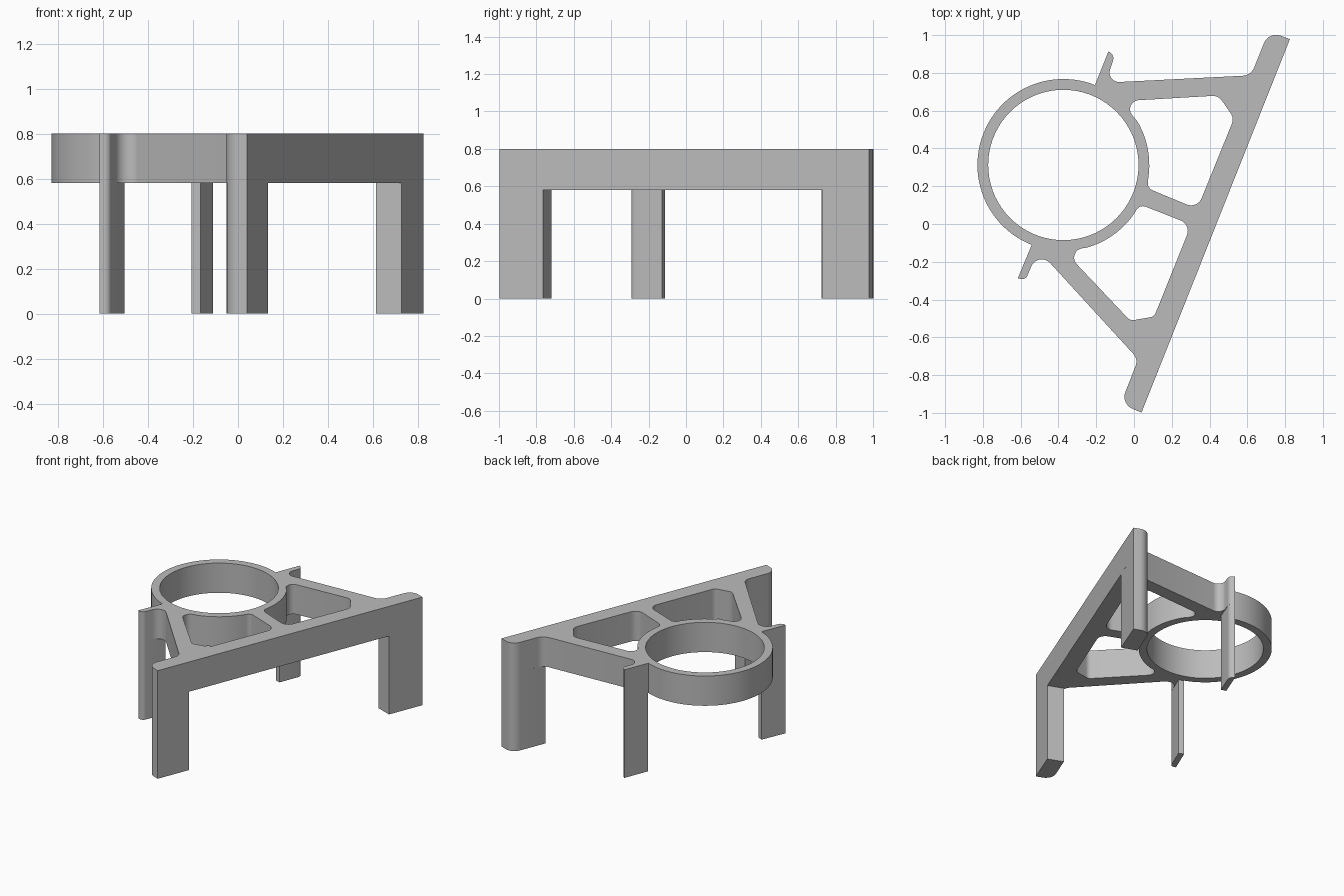
import bpy, bmesh
from math import sin, cos, tan, radians
from mathutils import Vector

if "Cube" in bpy.data.objects:
    bpy.data.objects.remove(bpy.data.objects["Cube"])

RING = Vector((-0.374, 0.3125))
R_OUT, R_IN = 0.455, 0.398
TOP, UNDER = 0.8, 0.58

grey = bpy.data.materials.new("light_grey")
grey.use_nodes = True
grey.diffuse_color = (0.5, 0.5, 0.5, 1)
grey.node_tree.nodes["Principled BSDF"].inputs["Base Color"].default_value = (0.5, 0.5, 0.5, 1)


def arc(radius, a0, a1, n):
    """Points on a circle about the ring centre, angles in degrees."""
    angles = [radians(a0 + (a1 - a0) * i / n) for i in range(n + 1)]
    return [(RING.x + radius * cos(a), RING.y + radius * sin(a)) for a in angles]


def fillet(points, n=8):
    """Round each (x, y, radius) corner; plain (x, y) corners stay sharp."""
    out = []
    for i, p in enumerate(points):
        c = Vector(p[:2])
        if len(p) == 2:
            out.append(c)
            continue
        u = (Vector(points[i - 1][:2]) - c).normalized()
        v = (Vector(points[(i + 1) % len(points)][:2]) - c).normalized()
        half = u.angle(v) / 2
        d = p[2] / tan(half)
        mid = c + (u + v).normalized() * p[2] / sin(half)
        a, b = c + u * d - mid, c + v * d - mid
        sweep = a.angle(b)
        for k in range(n + 1):
            t = k / n
            out.append(mid + (a * sin((1 - t) * sweep) + b * sin(t * sweep)) / sin(sweep))
    return out


def slab(name, loops, z0, z1):
    """Extrude closed outlines; inner outlines become holes."""
    curve = bpy.data.curves.new(name, 'CURVE')
    curve.dimensions = '2D'
    curve.fill_mode = 'BOTH'
    curve.extrude = (z1 - z0) / 2
    for loop in loops:
        s = curve.splines.new('POLY')
        s.points.add(len(loop) - 1)
        for pt, co in zip(s.points, loop):
            pt.co = (co[0], co[1], 0, 1)
        s.use_cyclic_u = True
    ob = bpy.data.objects.new(name, curve)
    bpy.context.collection.objects.link(ob)
    bpy.ops.object.select_all(action='DESELECT')
    ob.select_set(True)
    bpy.context.view_layer.objects.active = ob
    bpy.ops.object.convert(target='MESH')
    ob = bpy.context.object
    ob.name = name
    bm = bmesh.new()
    bm.from_mesh(ob.data)
    bmesh.ops.remove_doubles(bm, verts=bm.verts, dist=0.0002)
    bmesh.ops.translate(bm, verts=bm.verts, vec=(0, 0, (z0 + z1) / 2))
    bmesh.ops.recalc_face_normals(bm, faces=bm.faces)
    bm.to_mesh(ob.data)
    bm.free()
    ob.data.materials.clear()
    ob.data.materials.append(grey)
    bpy.ops.object.shade_smooth_by_angle(angle=radians(30))


# Frame: long bar, braces, ring and hooked tabs in one outline
outline = fillet(
    [(0.04, -0.998), (0.825, 0.978), (0.714, 1.022, 0.07), (0.62, 0.787, 0.07),
     (-0.15, 0.748, 0.05), (-0.103, 0.89, 0.035), (-0.135, 0.915)]
    + arc(R_OUT, 68.4, 248.4, 48)
    + [(-0.615, -0.287), (-0.575, -0.298, 0.03), (-0.507, -0.138, 0.06),
       (0.0225, -0.716, 0.06), (-0.071, -0.953, 0.07)])

back_window = fillet(
    [(-0.07, 0.65, 0.048), (0.447, 0.68, 0.06), (0.53, 0.56, 0.06),
     (0.335, 0.08, 0.06), (0.07, 0.19, 0.04)] + arc(R_OUT, -9, 30, 10))

front_window = fillet(
    [(0.03, 0.104, 0.04), (0.303, -0.003, 0.06), (0.107, -0.49, 0.04),
     (-0.02, -0.512, 0.04), (-0.37, -0.142, 0.05)] + arc(R_OUT, -74, -34, 10))

ring_bore = arc(R_IN, 0, 355, 71)
slab("frame", [outline, back_window, front_window, ring_bore], UNDER, TOP)

# Legs at the ends of the long bar
slab("front_leg", [fillet([(0.04, -0.998), (0.133, -0.764), (0.022, -0.72),
                           (-0.071, -0.953, 0.07)])], 0, UNDER)
slab("back_leg", [fillet([(0.825, 0.978), (0.714, 1.022, 0.07),
                          (0.613, 0.77), (0.726, 0.729)])], 0, UNDER)

# Thin legs under the hooked tabs
slab("ring_front_leg", [fillet([(-0.615, -0.287), (-0.575, -0.298, 0.03),
                                (-0.505, -0.128), (-0.541, -0.111)])], 0, UNDER)
slab("ring_back_leg", [fillet([(-0.135, 0.915), (-0.206, 0.736), (-0.167, 0.725),
                               (-0.103, 0.89, 0.035)])], 0, UNDER)
